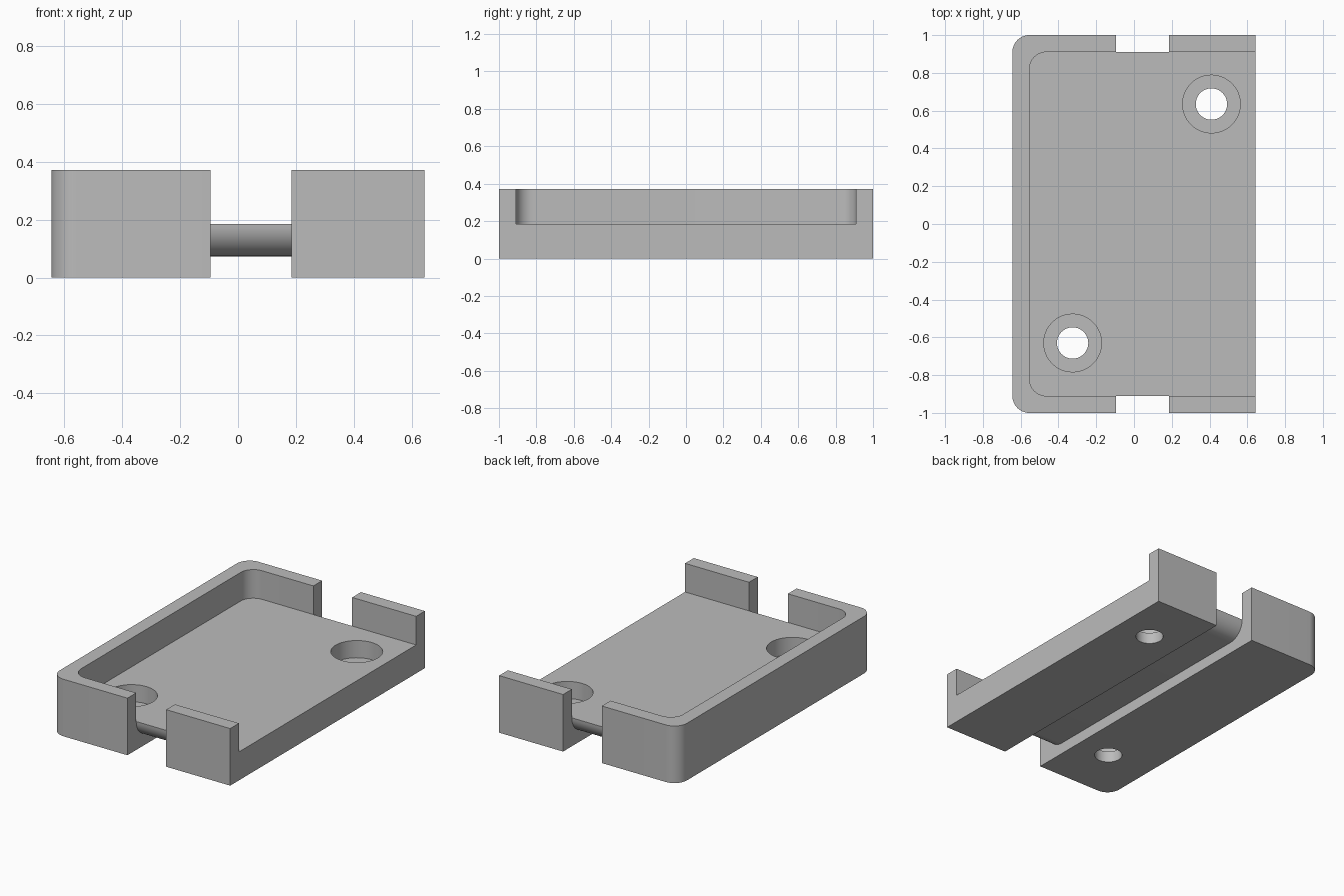
import bpy, bmesh, math
from mathutils import Vector

if "Cube" in bpy.data.objects:
    bpy.data.objects.remove(bpy.data.objects["Cube"], do_unlink=True)

HALF_X, HALF_Y, HEIGHT = 0.644, 1.0, 0.371
WALL, FLOOR, SLAB_BOTTOM = 0.09, 0.185, 0.073
CHANNEL = (-0.095, 0.184)
HOLES = [(0.41, 0.635), (-0.325, -0.63)]

grey = bpy.data.materials.new("Matte grey")
grey.use_nodes = True
grey.diffuse_color = (0.5, 0.5, 0.5, 1)
grey.node_tree.nodes["Principled BSDF"].inputs["Base Color"].default_value = (0.5, 0.5, 0.5, 1)


def arc(cx, cy, r, start, end, steps=12):
    """Points along an arc, angles in degrees."""
    angles = [math.radians(start + (end - start) * i / steps) for i in range(steps + 1)]
    return [(cx + r * math.cos(a), cy + r * math.sin(a)) for a in angles]


def prism(name, points, offset):
    """Solid made by sweeping a closed 3D polygon along an offset."""
    bm = bmesh.new()
    face = bm.faces.new([bm.verts.new(p) for p in points])
    swept = bmesh.ops.extrude_face_region(bm, geom=[face])["geom"]
    bmesh.ops.translate(bm, vec=Vector(offset),
                        verts=[g for g in swept if isinstance(g, bmesh.types.BMVert)])
    bmesh.ops.recalc_face_normals(bm, faces=bm.faces)
    mesh = bpy.data.meshes.new(name)
    bm.to_mesh(mesh)
    bm.free()
    obj = bpy.data.objects.new(name, mesh)
    bpy.context.collection.objects.link(obj)
    return obj


def upright(name, outline, z0, z1):
    return prism(name, [(x, y, z0) for x, y in outline], (0, 0, z1 - z0))


def rounded_left(left, right, half_y, r):
    """Rectangle outline with both corners on the -x side rounded."""
    return ([(right, -half_y), (right, half_y)]
            + arc(left + r, half_y - r, r, 90, 180)
            + arc(left + r, r - half_y, r, 180, 270))


def cut(target, cutter):
    cutter.hide_render = True
    mod = target.modifiers.new("Cut", "BOOLEAN")
    mod.operation = "DIFFERENCE"
    mod.solver = "EXACT"
    mod.object = cutter
    bpy.context.view_layer.objects.active = target
    bpy.ops.object.modifier_apply(modifier=mod.name)
    bpy.data.objects.remove(cutter, do_unlink=True)


# Outer block with two rounded corners
tray = upright("tray", rounded_left(-HALF_X, HALF_X, HALF_Y, WALL), 0, HEIGHT)

# Recess, open on the +x side
cut(tray, upright("recess_cutter",
                  rounded_left(WALL - HALF_X, HALF_X + 0.2, HALF_Y - WALL, WALL),
                  FLOOR, HEIGHT + 0.2))

# Channel under the floor, curving up into a notch at each end
r = FLOOR - SLAB_BOTTOM
edge = HALF_Y - WALL
side = [(edge - 0.06, HEIGHT + 0.1), (edge - 0.06, FLOOR)] + arc(edge - r, FLOOR, r, 0, -90)
outside = [(-HALF_Y - 0.1, HEIGHT + 0.1), (-HALF_Y - 0.1, -0.1),
           (HALF_Y + 0.1, -0.1), (HALF_Y + 0.1, HEIGHT + 0.1)]
profile = side + [(-y, z) for y, z in reversed(side)] + outside
cut(tray, prism("channel_cutter", [(CHANNEL[0], y, z) for y, z in profile],
                (CHANNEL[1] - CHANNEL[0], 0, 0)))

# Counterbored screw holes
for x, y in HOLES:
    for radius, bottom in ((0.153, SLAB_BOTTOM), (0.083, -0.1)):
        circle = arc(x, y, radius, 0, 360, 48)[:-1]
        cut(tray, upright("hole_cutter", circle, bottom, HEIGHT + 0.1))

# Colour and shading
tray.data.materials.clear()
tray.data.materials.append(grey)
for poly in tray.data.polygons:
    poly.material_index = 0
for obj in bpy.context.selected_objects:
    obj.select_set(False)
tray.select_set(True)
bpy.context.view_layer.objects.active = tray
bpy.ops.object.shade_smooth_by_angle(angle=math.radians(30))
